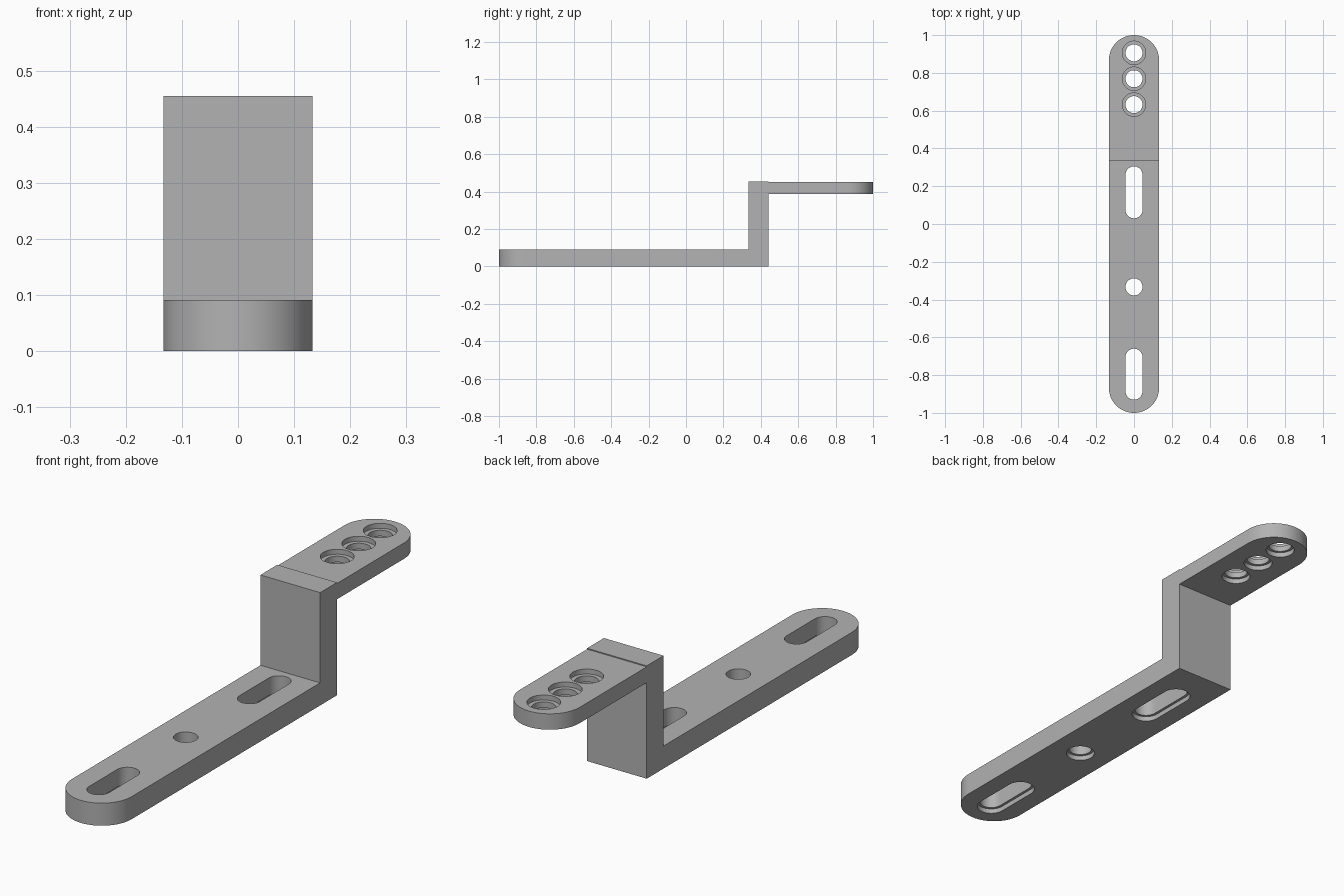
import bpy, bmesh, math
from mathutils import Vector

cube = bpy.data.objects.get("Cube")
if cube:
    bpy.data.objects.remove(cube, do_unlink=True)

HALF = 0.133                 # half width of the bracket
BORE, WIDE = 0.045, 0.056    # through hole and underside recess radius
TOP_RECESS = 0.062
BAR_TOP, ARM_LOW, ARM_TOP, RISER_TOP = 0.091, 0.387, 0.451, 0.455
FRONT, BACK = 0.333, 0.44    # riser faces
DEPTH = 0.02                 # recess depth

grey = bpy.data.materials.new("grey_metal")
grey.use_nodes = True
color = (0.45, 0.45, 0.45, 1)
grey.diffuse_color = color
grey.node_tree.nodes["Principled BSDF"].inputs["Base Color"].default_value = color


def extrude(name, points, offset):
    """Solid made by sweeping a flat outline along an offset."""
    bm = bmesh.new()
    face = bm.faces.new([bm.verts.new(p) for p in points])
    swept = bmesh.ops.extrude_face_region(bm, geom=[face])["geom"]
    verts = [v for v in swept if isinstance(v, bmesh.types.BMVert)]
    bmesh.ops.translate(bm, verts=verts, vec=Vector(offset))
    bmesh.ops.recalc_face_normals(bm, faces=bm.faces)
    mesh = bpy.data.meshes.new(name)
    bm.to_mesh(mesh)
    bm.free()
    mesh.materials.append(grey)
    obj = bpy.data.objects.new(name, mesh)
    bpy.context.collection.objects.link(obj)
    return obj


def slot(y0, y1, r, z0, z1, steps=24):
    """Upright prism with round ends centred at y0 and y1."""
    pts = []
    for y, start in ((y1, 0), (y0, math.pi)):
        for i in range(steps + 1):
            if y0 == y1 and i == steps:
                continue
            a = start + math.pi * i / steps
            pts.append((r * math.cos(a), y + r * math.sin(a), z0))
    return extrude("cutter", pts, (0, 0, z1 - z0))


def combine(target, cutter, operation):
    mod = target.modifiers.new("cut", 'BOOLEAN')
    mod.operation = operation
    mod.solver = 'EXACT'
    mod.object = cutter
    cutter.hide_render = True
    bpy.context.view_layer.objects.active = target
    bpy.ops.object.modifier_apply(modifier=mod.name)
    bpy.data.objects.remove(cutter, do_unlink=True)


# Stepped body from its side profile, with a small lip at the riser top
side = [(-1.1, 0), (BACK, 0), (BACK, ARM_LOW), (1.1, ARM_LOW), (1.1, ARM_TOP),
        (BACK, ARM_TOP), (BACK, RISER_TOP), (FRONT, RISER_TOP),
        (FRONT, BAR_TOP), (-1.1, BAR_TOP)]
W = HALF + 0.05
bracket = extrude("stepped_bracket", [(-W, y, z) for y, z in side], (2 * W, 0, 0))

# Rounded ends
combine(bracket, slot(HALF - 1, 1 - HALF, HALF, -0.1, 0.6, 32), 'INTERSECT')

# Lower bar: two slots and a hole, recessed on the underside
for y0, y1 in ((-0.885, -0.705), (-0.333, -0.333), (0.075, 0.26)):
    combine(bracket, slot(y0, y1, BORE, -0.1, 0.2), 'DIFFERENCE')
    combine(bracket, slot(y0, y1, WIDE, -0.1, DEPTH), 'DIFFERENCE')

# Upper arm: three holes recessed on both faces
for y in (0.632, 0.769, 0.906):
    combine(bracket, slot(y, y, BORE, 0.3, 0.6), 'DIFFERENCE')
    combine(bracket, slot(y, y, TOP_RECESS, ARM_TOP - DEPTH, 0.6), 'DIFFERENCE')
    combine(bracket, slot(y, y, WIDE, 0.3, ARM_LOW + DEPTH), 'DIFFERENCE')

# Smooth the round walls, keep the machined edges crisp
bpy.ops.object.select_all(action='DESELECT')
bracket.select_set(True)
bpy.context.view_layer.objects.active = bracket
bpy.ops.object.shade_smooth_by_angle(angle=math.radians(30))
